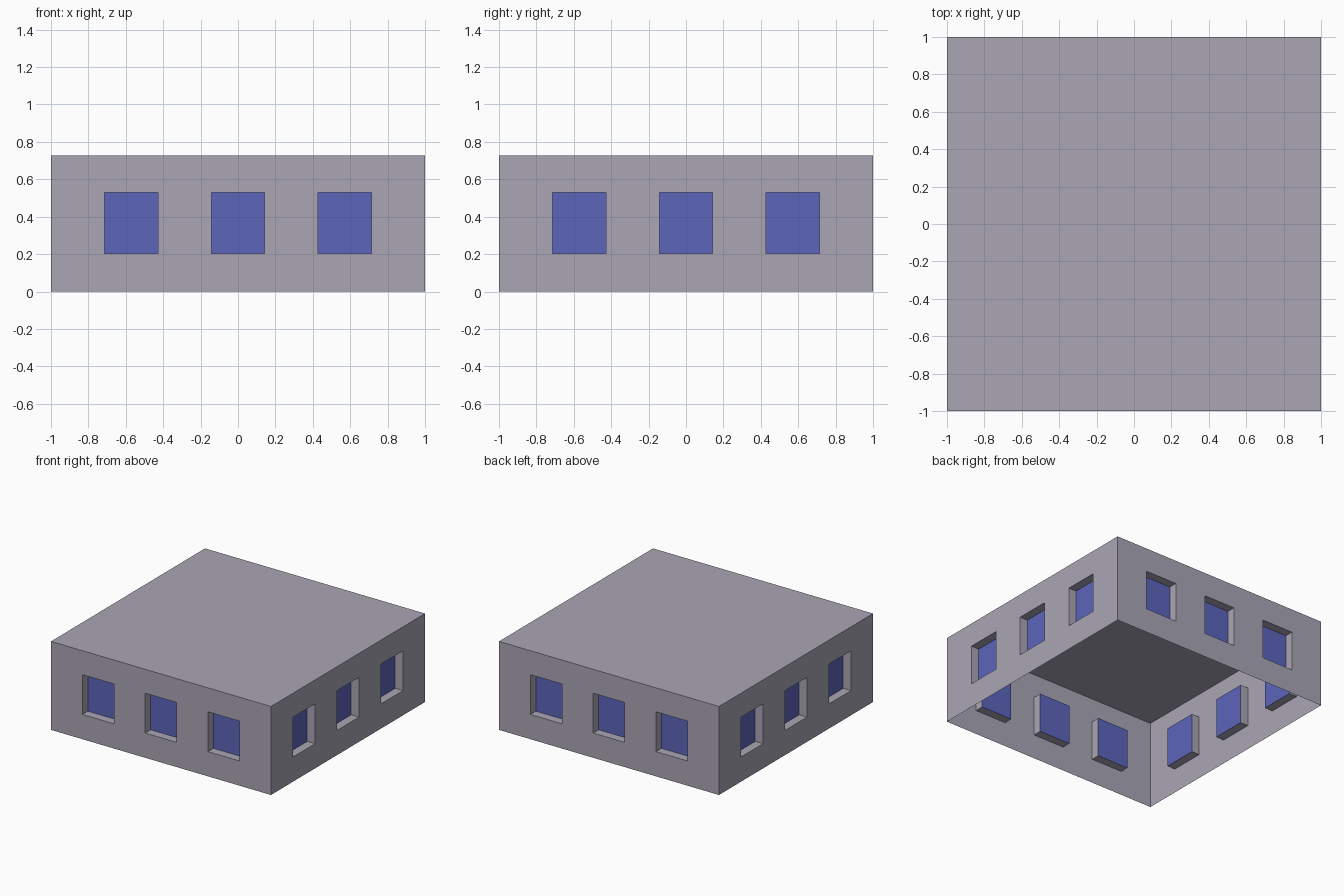
import bpy
import bmesh
from math import pi
from mathutils import Matrix, Vector

HEIGHT = 0.727
WINDOW_BOTTOM, WINDOW_TOP = 0.203, 0.53
WINDOW_CENTRES = (-0.571, 0, 0.571)
WINDOW_HALF = 0.143
RECESS = 0.071

if "Cube" in bpy.data.objects:
    bpy.data.objects.remove(bpy.data.objects["Cube"], do_unlink=True)


def material(name, colour):
    mat = bpy.data.materials.new(name)
    mat.use_nodes = True
    mat.diffuse_color = colour
    mat.node_tree.nodes["Principled BSDF"].inputs["Base Color"].default_value = colour
    return mat


grey = material("grey_plaster", (0.40, 0.38, 0.46, 1))
blue = material("blue_glass", (0.11, 0.13, 0.50, 1))


def add_object(name, bm):
    mesh = bpy.data.meshes.new(name)
    bm.to_mesh(mesh)
    bm.free()
    mesh.materials.append(grey)
    mesh.materials.append(blue)
    obj = bpy.data.objects.new(name, mesh)
    bpy.context.collection.objects.link(obj)
    return obj


def is_window(face):
    c = face.calc_center_median()
    return (WINDOW_BOTTOM < c.z < WINDOW_TOP
            and any(abs(c.x - x) < WINDOW_HALF for x in WINDOW_CENTRES))


def build_wall(name, angle):
    # Thin sheet facing -y, cut along the window edges
    bm = bmesh.new()
    corners = [(-1, 0), (1, 0), (1, HEIGHT), (-1, HEIGHT)]
    bm.faces.new([bm.verts.new((x, -1, z)) for x, z in corners])
    cuts = [(Vector((x + s * WINDOW_HALF, 0, 0)), Vector((1, 0, 0)))
            for x in WINDOW_CENTRES for s in (-1, 1)]
    cuts += [(Vector((0, 0, z)), Vector((0, 0, 1))) for z in (WINDOW_BOTTOM, WINDOW_TOP)]
    for point, normal in cuts:
        bmesh.ops.bisect_plane(bm, geom=bm.verts[:] + bm.edges[:] + bm.faces[:],
                               plane_co=point, plane_no=normal)

    # Window panes pushed in, leaving reveals around them
    for face in [f for f in bm.faces if is_window(f)]:
        pane = bmesh.ops.extrude_discrete_faces(bm, faces=[face])["faces"][0]
        bmesh.ops.translate(bm, verts=pane.verts, vec=(0, RECESS, 0))
        pane.material_index = 1

    bm.transform(Matrix.Rotation(angle, 4, "Z"))
    return add_object(name, bm)


# Four matching walls
for i, side in enumerate(("front", "left", "back", "right")):
    build_wall(side + "_wall", i * pi / 2)

# Flat roof, open underneath
roof_bm = bmesh.new()
bmesh.ops.create_grid(roof_bm, x_segments=1, y_segments=1, size=1,
                      matrix=Matrix.Translation((0, 0, HEIGHT)))
add_object("roof", roof_bm)
